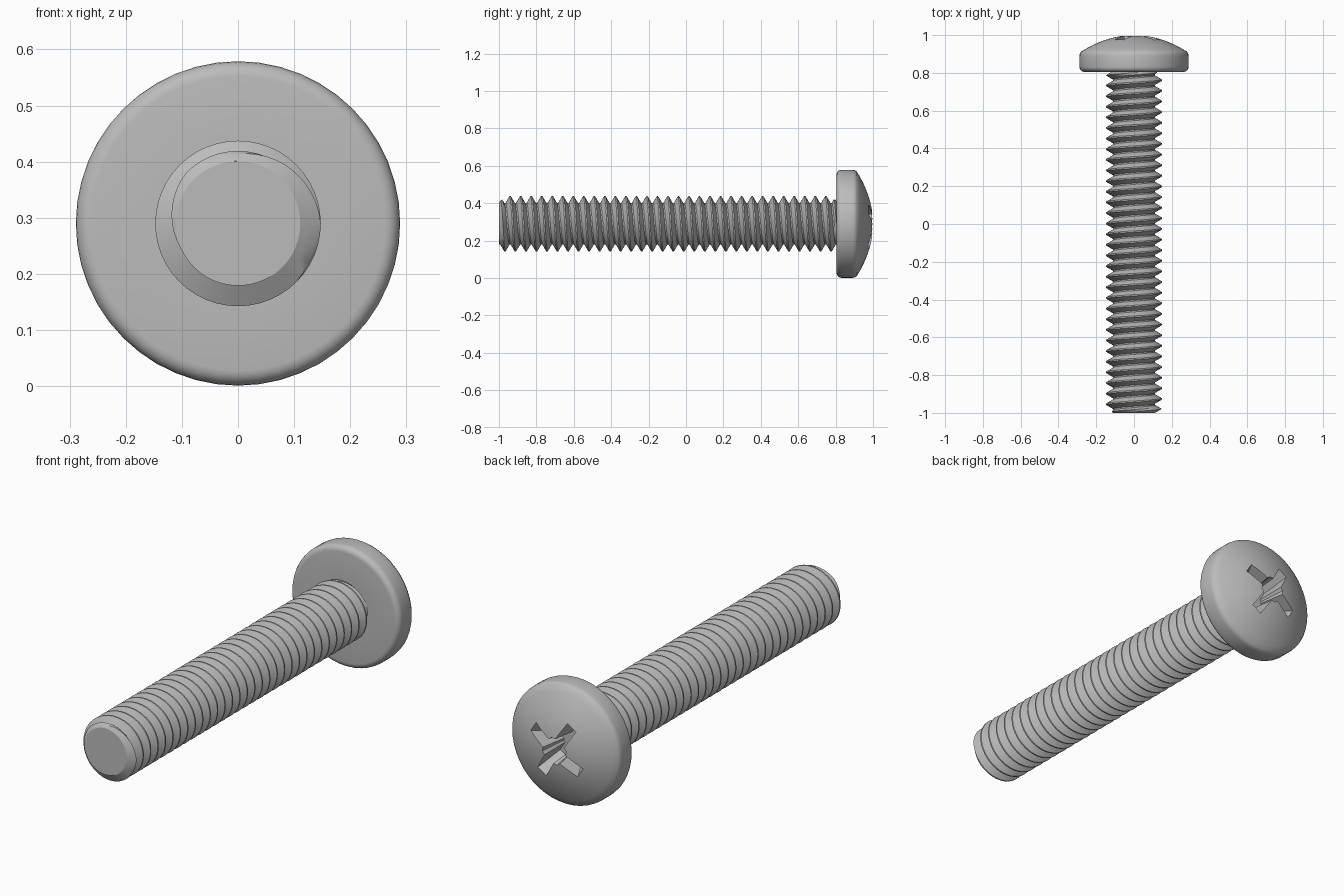
import bpy, bmesh, math
from mathutils import Matrix

if "Cube" in bpy.data.objects:
    bpy.data.objects.remove(bpy.data.objects["Cube"], do_unlink=True)

AXIS_Z = 0.29
steel = bpy.data.materials.new("steel grey")
steel.use_nodes = True
GREY = (0.5, 0.5, 0.5, 1)
steel.diffuse_color = GREY
steel.node_tree.nodes["Principled BSDF"].inputs["Base Color"].default_value = GREY


def make_object(name, bm):
    bmesh.ops.recalc_face_normals(bm, faces=bm.faces)
    mesh = bpy.data.meshes.new(name)
    bm.to_mesh(mesh)
    bm.free()
    obj = bpy.data.objects.new(name, mesh)
    bpy.context.collection.objects.link(obj)
    obj.location.z = AXIS_Z
    mesh.materials.append(steel)
    return obj


def activate(obj):
    bpy.ops.object.select_all(action='DESELECT')
    obj.select_set(True)
    bpy.context.view_layer.objects.active = obj


def smooth(obj, degrees):
    activate(obj)
    bpy.ops.object.shade_smooth_by_angle(angle=math.radians(degrees))


# Pan head: profile of (radius, y) spun around the y axis
def head_profile():
    pts = [(0, 0.805), (0.14, 0.805)]
    for i in range(6):                       # rounded lower rim
        a = math.radians(18 * i)
        pts.append((0.262 + 0.027 * math.sin(a), 0.832 - 0.027 * math.cos(a)))
    pts += [(0.289, 0.89), (0.287, 0.902), (0.28, 0.913)]
    for i in range(1, 13):                   # shallow dome
        r = 0.28 * (1 - i / 12)
        pts.append((r, 1 - 0.087 * (r / 0.28) ** 2))
    return pts


bm = bmesh.new()
verts = [bm.verts.new((r, y, 0)) for r, y in head_profile()]
edges = [bm.edges.new(pair) for pair in zip(verts, verts[1:])]
bmesh.ops.spin(bm, geom=verts + edges, cent=(0, 0, 0), axis=(0, 1, 0),
               angle=2 * math.pi, steps=48)
bmesh.ops.remove_doubles(bm, verts=bm.verts, dist=0.0005)
head = make_object("pan_head", bm)


# Cross recess: tapered cutters, wide at the mouth and narrow at the floor
def frustum(name, corners, floor_corners, turn):
    bm = bmesh.new()
    rings = [[bm.verts.new((x, y, z)) for x, z in ring]
             for y, ring in ((1.01, corners), (0.86, floor_corners))]
    n = len(corners)
    bm.faces.new(rings[0])
    bm.faces.new(rings[1])
    for i in range(n):
        j = (i + 1) % n
        bm.faces.new((rings[0][i], rings[0][j], rings[1][j], rings[1][i]))
    bmesh.ops.transform(bm, matrix=Matrix.Rotation(-turn, 4, 'Y'), verts=bm.verts)
    return make_object(name, bm)


def rect(w, h):
    return [(w, h), (-w, h), (-w, -h), (w, -h)]


def octagon(r):
    return [(r * math.cos(math.pi / 4 * i), r * math.sin(math.pi / 4 * i)) for i in range(8)]


turn = math.radians(32)
cutters = [frustum("recess_wing", rect(0.165, 0.028), rect(0.085, 0.022), turn + k * math.pi / 2)
           for k in range(2)]
cutters.append(frustum("recess_core", octagon(0.066), octagon(0.045), turn))
for cutter in cutters:
    cutter.hide_render = True
    activate(head)
    mod = head.modifiers.new("recess", 'BOOLEAN')
    mod.operation = 'DIFFERENCE'
    mod.solver = 'EXACT'
    mod.object = cutter
    bpy.ops.object.modifier_apply(modifier=mod.name)
    bpy.data.objects.remove(cutter, do_unlink=True)
smooth(head, 30)

# Threaded shank: one continuous right-hand helix, chamfered at the tip
PITCH, CREST, ROOT = 0.05625, 0.1475, 0.111
START, END = -1.0, 0.81
MID = (CREST + ROOT) / 2
PROFILE = [(-1 / 16, CREST), (1 / 16, CREST), (1 / 4, MID),
           (7 / 16, ROOT), (9 / 16, ROOT), (3 / 4, MID)]
SIDES, TURNS = 48, 36
STEP = len(PROFILE)


def thread_point(i, m):
    angle = 2 * math.pi * i / SIDES
    offset, r = PROFILE[m % STEP]
    y = -0.94 + PITCH * (m // STEP - 2 + offset + i / SIDES)
    y = min(max(y, START), END)
    r = min(r, ROOT + 1.73 * (y - START), ROOT + 1.73 * (END - y))
    return (r * math.sin(angle), y, r * math.cos(angle))


bm = bmesh.new()
rows = STEP * TURNS
grid = [[bm.verts.new(thread_point(i, m)) for m in range(rows)] for i in range(SIDES)]
for i in range(SIDES):
    last = i == SIDES - 1
    shift = STEP if last else 0              # seam joins the next turn
    nxt = grid[0 if last else i + 1]
    for m in range(rows - 1 - shift):
        bm.faces.new((grid[i][m], grid[i][m + 1], nxt[m + 1 + shift], nxt[m + shift]))
bmesh.ops.remove_doubles(bm, verts=bm.verts, dist=0.0002)
bmesh.ops.dissolve_degenerate(bm, edges=bm.edges, dist=0.0002)

# Flat tip
tip = [v for v in bm.verts if v.co.y < START + 0.0003]
tip.sort(key=lambda v: math.atan2(v.co.x, v.co.z))
cap = bm.faces.get(tip) or bm.faces.new(tip)
cap.smooth = False
shank = make_object("threaded_shank", bm)
smooth(shank, 30)
